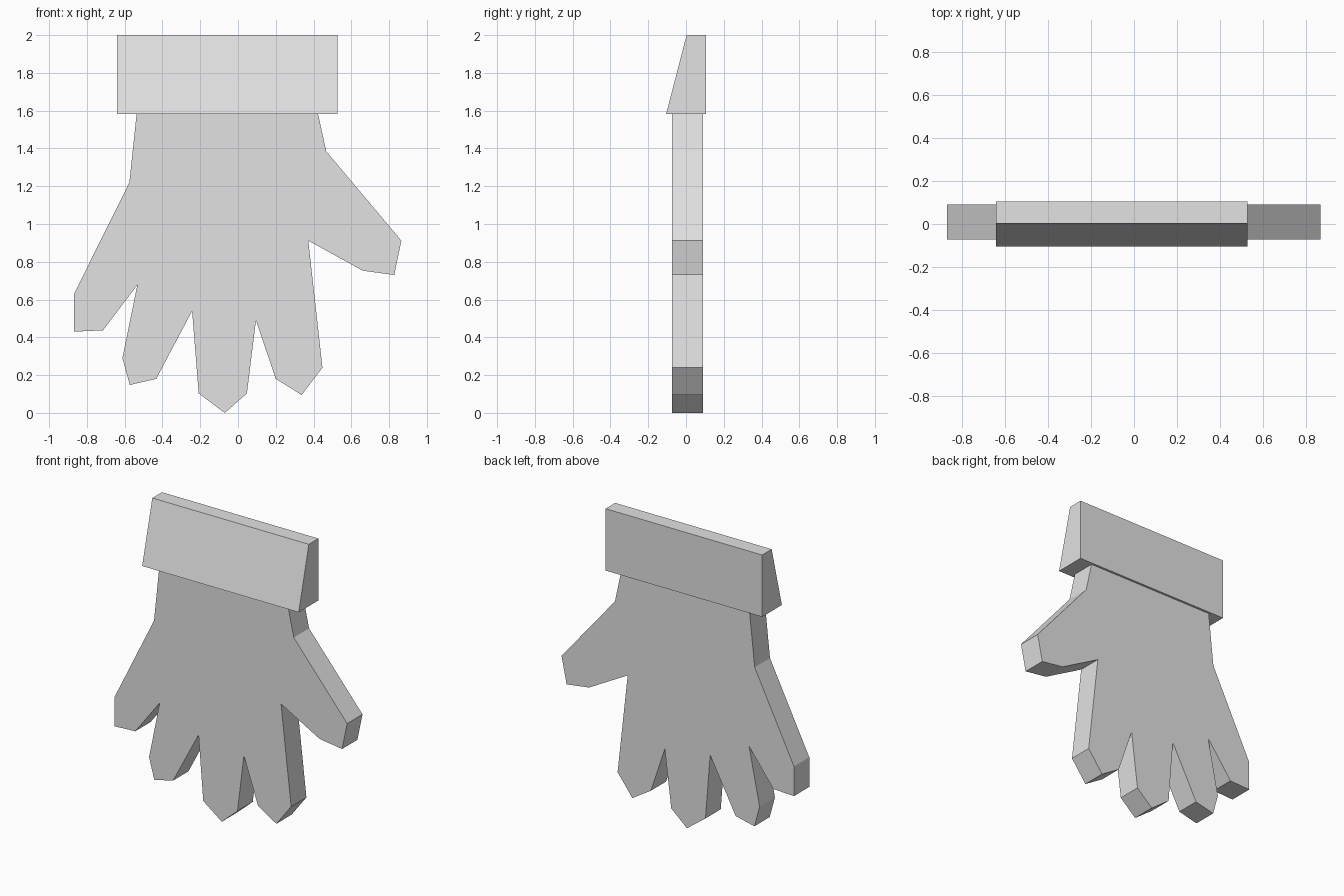
import bpy
import bmesh
from mathutils import Vector

cube = bpy.data.objects.get("Cube")
if cube:
    bpy.data.objects.remove(cube, do_unlink=True)

grey = bpy.data.materials.new("light_grey")
grey.use_nodes = True
grey.diffuse_color = (0.76, 0.76, 0.76, 1)
grey.node_tree.nodes["Principled BSDF"].inputs["Base Color"].default_value = grey.diffuse_color


def extrude_profile(name, points, offset):
    """Extrude a closed outline along the offset into a flat-sided solid."""
    bm = bmesh.new()
    face = bm.faces.new([bm.verts.new(p) for p in points])
    result = bmesh.ops.extrude_face_region(bm, geom=[face], use_keep_orig=True)
    moved = [v for v in result["geom"] if isinstance(v, bmesh.types.BMVert)]
    bmesh.ops.translate(bm, verts=moved, vec=Vector(offset))
    bmesh.ops.recalc_face_normals(bm, faces=bm.faces)
    mesh = bpy.data.meshes.new(name)
    bm.to_mesh(mesh)
    bm.free()
    mesh.materials.append(grey)
    obj = bpy.data.objects.new(name, mesh)
    bpy.context.collection.objects.link(obj)
    return obj


# Hand outline, from the wrist down past each finger to the thumb
wrist_right = [(-0.535, 1.6), (-0.575, 1.22)]
little_finger = [(-0.868, 0.63), (-0.868, 0.43), (-0.715, 0.437), (-0.533, 0.677)]
ring_finger = [(-0.612, 0.29), (-0.573, 0.148), (-0.433, 0.18), (-0.243, 0.54)]
middle_finger = [(-0.208, 0.103), (-0.07, 0.0), (0.047, 0.103), (0.095, 0.49)]
index_finger = [(0.2, 0.18), (0.337, 0.095), (0.447, 0.24), (0.372, 0.912)]
thumb = [(0.66, 0.753), (0.827, 0.73), (0.865, 0.912)]
wrist_left = [(0.467, 1.385), (0.42, 1.6)]
outline = (wrist_right + little_finger + ring_finger + middle_finger
           + index_finger + thumb + wrist_left)
extrude_profile("hand", [(x, -0.073, z) for x, z in outline], (0, 0.163, 0))

# Cuff with a sloping front, flaring towards the hand
cuff_section = [(-0.105, 1.583), (0.105, 1.583), (0.105, 2.0), (0.003, 2.0)]
extrude_profile("cuff", [(-0.641, y, z) for y, z in cuff_section], (1.167, 0, 0))
